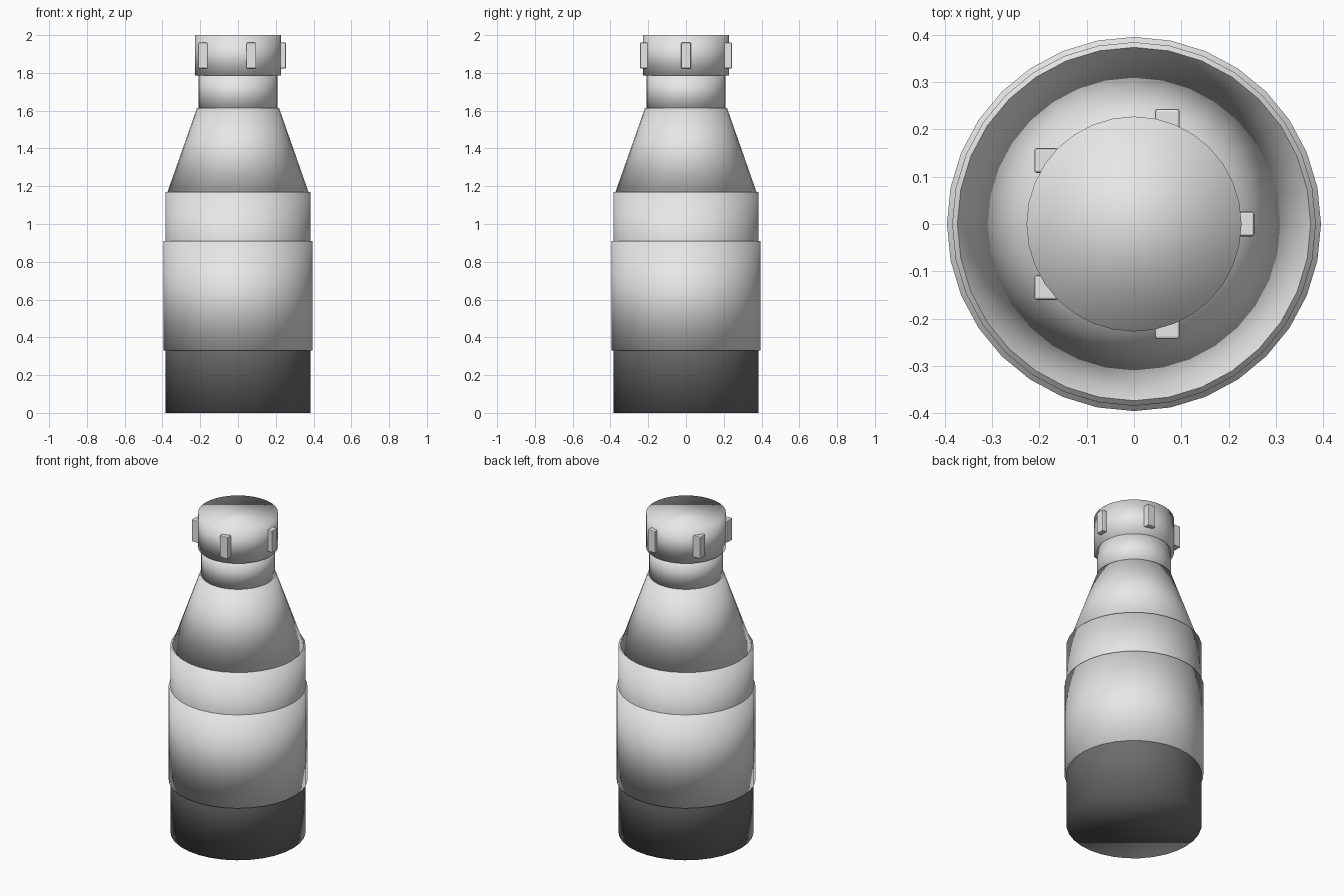
import bpy
import math

if "Cube" in bpy.data.objects:
    bpy.data.objects.remove(bpy.data.objects["Cube"])


def material(name, value):
    m = bpy.data.materials.new(name)
    m.diffuse_color = (value, value, value, 1.0)
    m.use_nodes = True
    m.node_tree.nodes["Principled BSDF"].inputs["Base Color"].default_value = m.diffuse_color
    return m


light_grey = material("light_grey", 0.8)
dark_grey = material("dark_grey", 0.15)


def ring(name, z0, z1, r0, r1, mat):
    """Smooth capped cylinder or cone between two heights."""
    bpy.ops.mesh.primitive_cone_add(vertices=32, radius1=r0, radius2=r1,
                                    depth=z1 - z0, location=(0, 0, (z0 + z1) / 2))
    ob = bpy.context.object
    ob.name = name
    ob.data.materials.append(mat)
    bpy.ops.object.shade_smooth()
    return ob


# Bottle body: dark lower part, light upper part, joined behind the label
ring("lower_body", 0.0, 0.62, 0.384, 0.384, dark_grey)
ring("upper_body", 0.62, 1.17, 0.384, 0.384, light_grey)
ring("label_band", 0.33, 0.91, 0.395, 0.395, light_grey)

# Shoulder, neck and cap
ring("shoulder", 1.17, 1.615, 0.373, 0.217, light_grey)
ring("neck", 1.60, 1.80, 0.21, 0.21, light_grey)
ring("cap", 1.785, 2.0, 0.227, 0.227, light_grey)

# Five grip blocks around the cap, all square to the axes
for i in range(5):
    a = i * math.tau / 5
    bpy.ops.mesh.primitive_cube_add(
        size=1, location=(0.228 * math.cos(a), 0.228 * math.sin(a), 1.892))
    grip = bpy.context.object
    grip.name = f"cap_grip_{i + 1}"
    grip.scale = (0.052, 0.052, 0.137)
    bpy.ops.object.transform_apply(location=False, rotation=False, scale=True)
    grip.data.materials.append(light_grey)
    bevel = grip.modifiers.new("soft_edges", 'BEVEL')
    bevel.width = 0.005
    bevel.segments = 2
